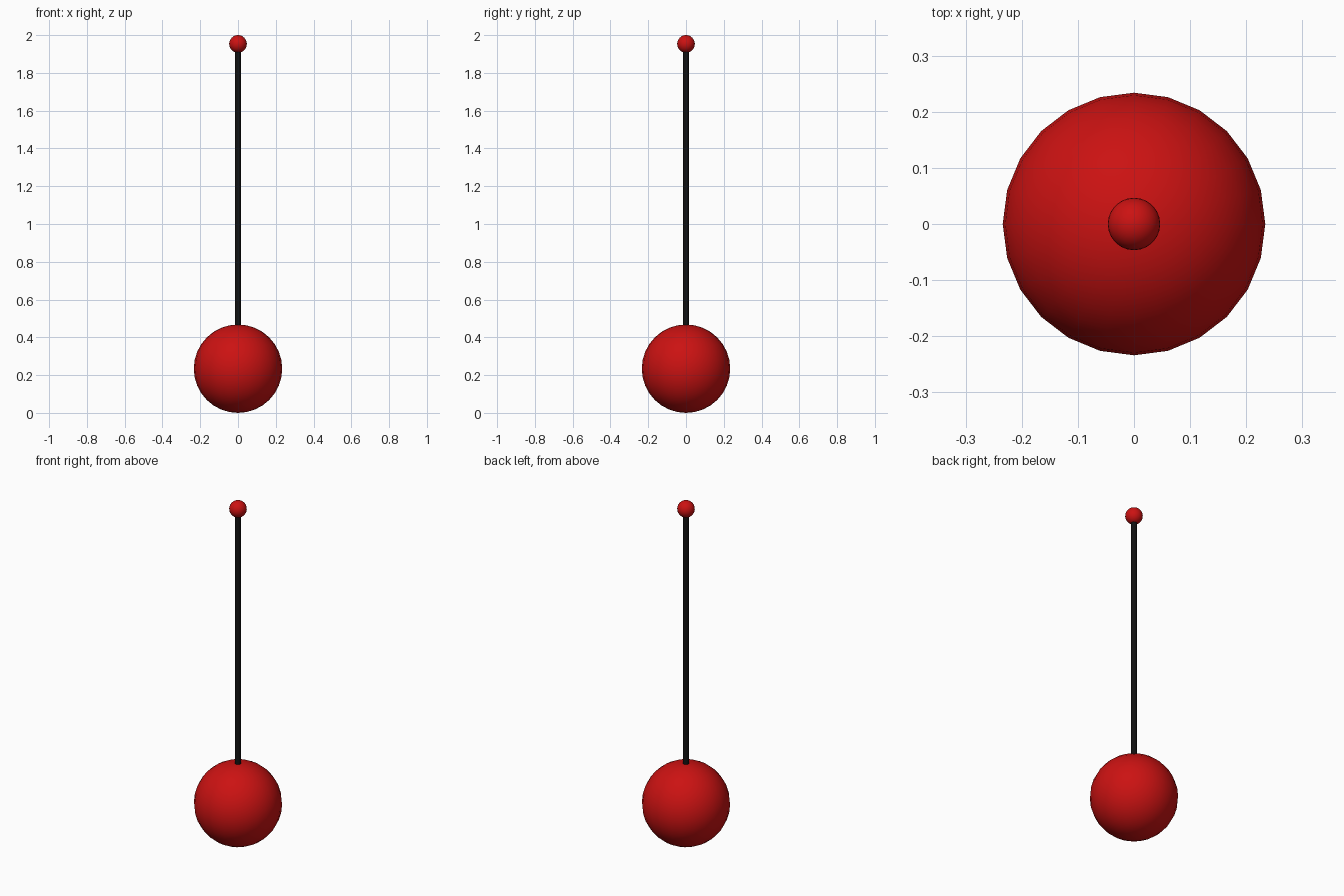
import bpy

if "Cube" in bpy.data.objects:
    bpy.data.objects.remove(bpy.data.objects["Cube"])

BIG_R, SMALL_R, ROD_R, HEIGHT = 0.234, 0.0467, 0.0157, 2.0


def material(name, rgb):
    m = bpy.data.materials.new(name)
    m.diffuse_color = (*rgb, 1)
    m.use_nodes = True
    m.node_tree.nodes["Principled BSDF"].inputs["Base Color"].default_value = m.diffuse_color
    return m


red = material("red", (0.6, 0.006, 0.006))
black = material("black", (0.006, 0.006, 0.006))


def finish(name, mat):
    ob = bpy.context.object
    ob.name = name
    ob.data.materials.append(mat)
    bpy.ops.object.shade_smooth_by_angle()
    return ob


def ball(name, radius, z):
    bpy.ops.mesh.primitive_uv_sphere_add(
        segments=24, ring_count=16, radius=radius, location=(0, 0, z))
    return finish(name, red)


# Heavy ball at the bottom and small ball at the tip
ball("base_ball", BIG_R, BIG_R)
ball("tip_ball", SMALL_R, HEIGHT - SMALL_R)

# Thin rod joining the balls, ends just buried inside them
low, high = 2 * BIG_R - 0.02, HEIGHT - 2 * SMALL_R + 0.01
bpy.ops.mesh.primitive_cylinder_add(
    vertices=24, radius=ROD_R, depth=high - low, location=(0, 0, (low + high) / 2))
finish("rod", black)
